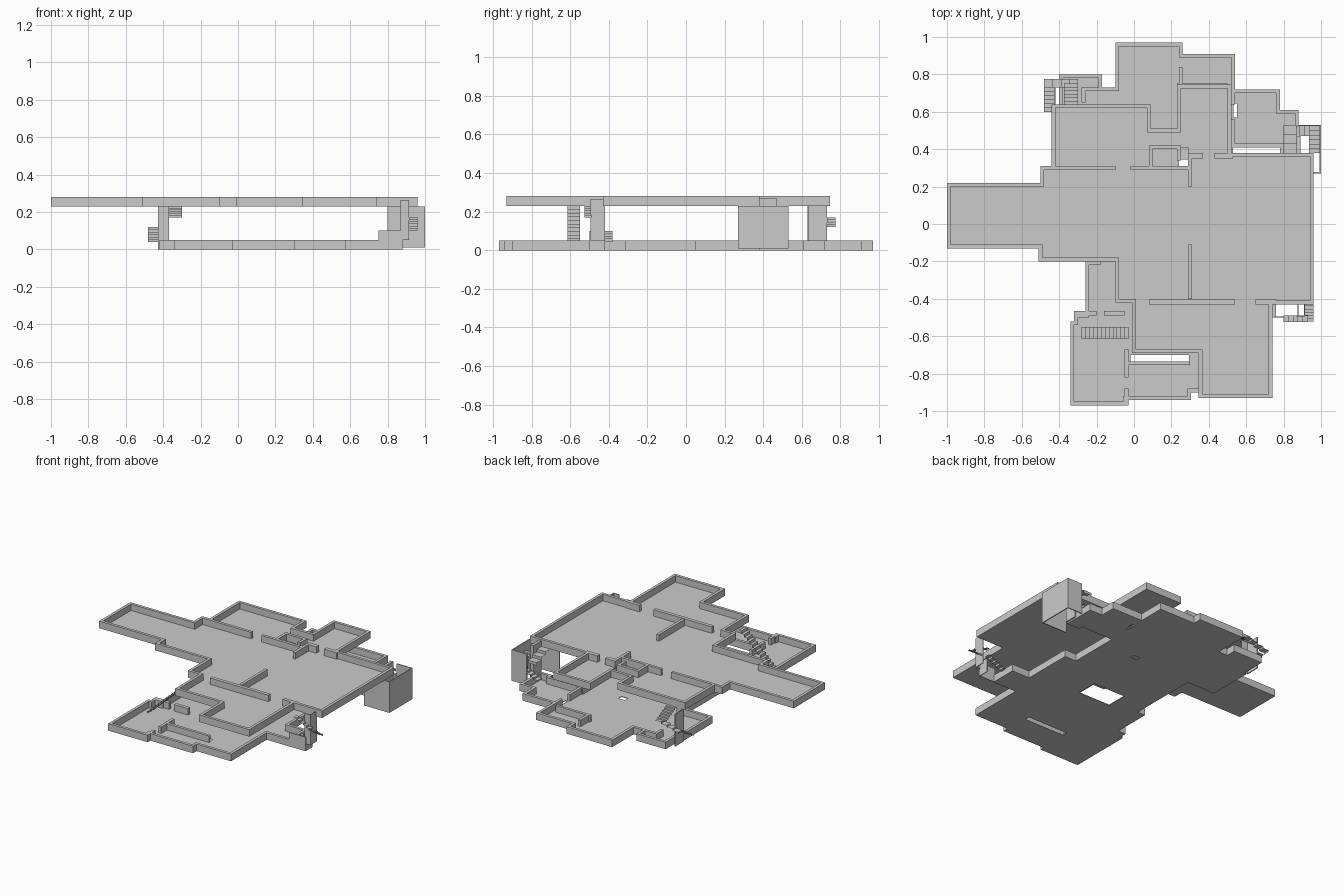
import bpy, bmesh

if "Cube" in bpy.data.objects:
    bpy.data.objects.remove(bpy.data.objects["Cube"])

T = 0.02   # wall thickness
H = 0.05   # wall height


def inset(pts, t):
    """Offset an axis-aligned counter-clockwise outline inward."""
    out = []
    n = len(pts)
    for i, (x, y) in enumerate(pts):
        nx = ny = 0
        for a, b in ((pts[i - 1], pts[i]), (pts[i], pts[(i + 1) % n])):
            dx, dy = b[0] - a[0], b[1] - a[1]
            l = (dx * dx + dy * dy) ** 0.5
            nx -= dy / l
            ny += dx / l
        out.append((x + nx * t, y + ny * t))
    return out


def plate(name, loops, z0, z1):
    """Flat extruded plate; loops after the first are holes."""
    cu = bpy.data.curves.new(name, 'CURVE')
    cu.dimensions = '2D'
    cu.fill_mode = 'BOTH'
    cu.extrude = (z1 - z0) / 2
    for lp in loops:
        s = cu.splines.new('POLY')
        s.points.add(len(lp) - 1)
        for p, (x, y) in zip(s.points, lp):
            p.co = (x, y, 0, 1)
        s.use_cyclic_u = True
    tmp = bpy.data.objects.new(name + "_curve", cu)
    bpy.context.collection.objects.link(tmp)
    dg = bpy.context.evaluated_depsgraph_get()
    me = bpy.data.meshes.new_from_object(tmp.evaluated_get(dg))
    bpy.data.objects.remove(tmp)
    ob = bpy.data.objects.new(name, me)
    ob.location.z = (z0 + z1) / 2
    bpy.context.collection.objects.link(ob)
    for p in me.polygons:
        p.use_smooth = False


def mesh(name, verts, faces):
    me = bpy.data.meshes.new(name)
    me.from_pydata(verts, [], faces)
    bpy.context.collection.objects.link(bpy.data.objects.new(name, me))


def box(name, x0, y0, x1, y1, z0, z1):
    v = [(x, y, z) for z in (z0, z1) for x, y in ((x0, y0), (x1, y0), (x1, y1), (x0, y1))]
    mesh(name, v, [(3, 2, 1, 0), (4, 5, 6, 7), (0, 1, 5, 4), (1, 2, 6, 5), (2, 3, 7, 6), (3, 0, 4, 7)])


def flight(name, axis, a0, a1, b0, b1, z0, z1, n):
    """Thin zigzag of risers and treads climbing from a0 to a1 along an axis."""
    prof = [(a0, z0)]
    for i in range(n):
        a, z = a0 + (a1 - a0) * i / n, z0 + (z1 - z0) * (i + 1) / n
        prof += [(a, z), (a0 + (a1 - a0) * (i + 1) / n, z)]
    v = []
    for a, z in prof:
        for b in (b0, b1):
            v.append((a, b, z) if axis == 'x' else (b, a, z))
    mesh(name, v, [(2 * i, 2 * i + 1, 2 * i + 3, 2 * i + 2) for i in range(len(prof) - 1)])


def rect(x0, y0, x1, y1):
    return [(x0, y0), (x1, y0), (x1, y1), (x0, y1)]


def storey(name, outline, holes, walls, z):
    plate(name + "_floor", [outline] + [rect(*h) for h in holes], z, z + 0.004)
    plate(name + "_outer_wall", [outline, inset(outline, T)], z, z + H)
    for w in walls:
        box(name + "_inner_wall", *w, z, z + H)


# lower storey
lower = [(-.34, -.97), (-.04, -.97), (-.04, -.94), (.305, -.94), (.305, -.9), (.575, -.9),
         (.575, -.5), (.76, -.5), (.76, -.31), (.62, -.31), (.62, .05), (.53, .05), (.53, .41),
         (.78, .41), (.78, .38), (.88, .38), (.88, .61), (.78, .61), (.78, .72), (.54, .72),
         (.54, .91), (.26, .91), (.26, .97), (-.1, .97), (-.1, .73), (-.17, .73), (-.17, .8),
         (-.4, .8), (-.4, .62), (-.42, .62), (-.42, .3), (-.2, .3), (-.2, -.2), (-.26, -.2),
         (-.26, -.48), (-.32, -.48), (-.32, -.52), (-.34, -.52)]
storey("lower", lower,
       [(-.02, -.735, .295, -.7), (.24, .31, .29, .345), (.532, .57, .55, .645), (0, -.25, .25, -.1)],
       [(-.04, -.755, .3, -.735), (-.05, -.82, -.03, -.67), (.3, -.9, .34, -.88),
        (-.05, -.97, -.03, -.88), (-.32, -.49, -.2, -.465), (-.16, -.49, -.05, -.465),
        (.24, .74, .26, .84), (.52, .41, .54, .56), (.52, .64, .54, .73), (.23, .73, .5, .75),
        (-.28, .71, -.1, .73), (-.28, .65, -.26, .73)], 0)

# upper storey
upper = [(-1, -.13), (-.51, -.13), (-.51, -.2), (-.1, -.2), (-.1, -.42), (-.01, -.42),
         (-.01, -.69), (.345, -.69), (.345, -.93), (.74, -.93), (.74, -.43), (.96, -.43),
         (.96, .38), (.52, .38), (.52, .745), (.23, .745), (.23, .51), (.09, .51), (.09, .64),
         (-.44, .64), (-.44, .31), (-.5, .31), (-.5, .22), (-1, .22)]
storey("upper", upper, [(.1, .31, .29, .41)],
       [(-.5, .29, -.1, .31), (-.02, .29, .31, .31), (.29, .2, .31, .38), (.31, .35, .37, .38),
        (.43, .35, .53, .38), (.29, -.4, .31, -.11), (.08, -.43, .54, -.405),
        (.65, -.43, .76, -.405), (.08, .31, .1, .42), (.1, .4, .25, .42), (.23, .34, .25, .42)],
       .23)

# straight stair at the front left
flight("front_left_stair", 'x', -.28, -.03, -.615, -.55, .0, .23, 12)

# winding stair at the back left
flight("back_left_flight_low", 'y', .6, .73, -.48, -.425, .04, .12, 6)
flight("back_left_flight_mid", 'x', -.48, -.3, .73, .775, .12, .17, 4)
flight("back_left_flight_top", 'y', .75, .64, -.375, -.3, .17, .23, 6)
box("back_left_stair_panel", -.425, .63, -.37, .636, .0, .23)
box("back_left_stair_side", -.427, .63, -.421, .73, .0, .23)

# winding stair at the front right
box("front_right_base_front", .75, -.5, .88, -.495, 0, .1)
box("front_right_base_side", .875, -.5, .88, -.42, 0, .1)
flight("front_right_flight_low", 'x', .75, .9, -.42, -.38, .03, .1, 5)
flight("front_right_flight_mid", 'y', -.42, -.52, .915, .96, .1, .17, 6)
flight("front_right_flight_top", 'x', .93, .8, -.525, -.49, .17, .23, 5)
box("front_right_post_side", .91, -.495, .915, -.42, .05, .265)
box("front_right_post_front", .87, -.495, .915, -.49, .05, .265)

# enclosed stair tower at the back right
box("tower_right_wall", .993, .27, 1.0, .53, .01, .23)
box("tower_front_wall", .8, .27, 1.0, .277, .01, .23)
box("tower_back_wall", .88, .523, 1.0, .53, .01, .23)
box("tower_core", .87, .38, .89, .47, .01, .27)
flight("tower_flight_low", 'x', .8, .94, .47, .525, .05, .11, 5)
flight("tower_flight_mid", 'y', .525, .38, .935, .993, .11, .17, 6)
flight("tower_flight_top", 'y', .53, .38, .8, .87, .17, .23, 3)
